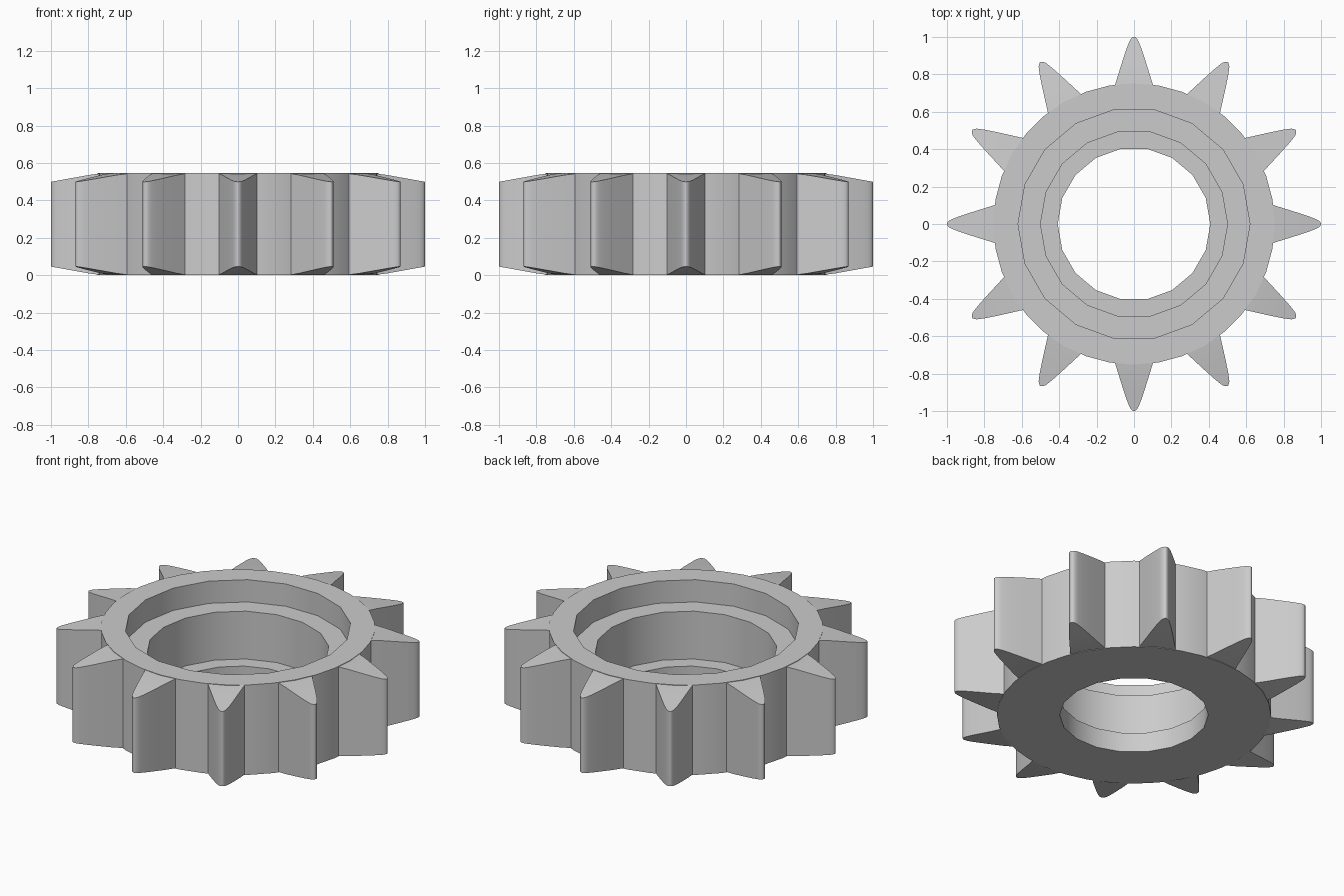
import bpy, bmesh, math

HEIGHT = 0.545
TEETH = 12
SIDES = 36
BODY_R = 0.752

cube = bpy.data.objects.get("Cube")
if cube:
    bpy.data.objects.remove(cube, do_unlink=True)

# Single metal colour
steel = bpy.data.materials.new("plain_grey_metal")
steel.use_nodes = True
grey = (0.6, 0.6, 0.6, 1.0)
steel.diffuse_color = grey
steel.node_tree.nodes["Principled BSDF"].inputs["Base Color"].default_value = grey


def make_object(name, bm):
    bmesh.ops.recalc_face_normals(bm, faces=bm.faces)
    mesh = bpy.data.meshes.new(name)
    bm.to_mesh(mesh)
    bm.free()
    mesh.materials.append(steel)
    obj = bpy.data.objects.new(name, mesh)
    bpy.context.collection.objects.link(obj)
    bpy.ops.object.select_all(action='DESELECT')
    obj.select_set(True)
    bpy.context.view_layer.objects.active = obj
    bpy.ops.object.shade_smooth_by_angle(angle=math.radians(30))
    return obj


def ring(bm, radius, z, is_bore):
    """Outer rings use every side; bores are half as many sides."""
    verts = []
    step = 2 * math.pi / SIDES
    for i in range(SIDES):
        r = radius * math.cos(step) if is_bore and i % 2 else radius
        verts.append(bm.verts.new((r * math.cos(i * step), r * math.sin(i * step), z)))
    return verts


# Hub with a stepped bore: closed profile of radius, height, bore flag
profile = [
    (BODY_R, 0, False), (BODY_R, HEIGHT, False),
    (0.62, HEIGHT, True), (0.62, 0.41, True),
    (0.5, 0.41, True), (0.5, 0.12, True),
    (0.408, 0.12, True), (0.408, 0, True),
]
bm = bmesh.new()
rings = [ring(bm, *p) for p in profile]
for k, a in enumerate(rings):
    b = rings[(k + 1) % len(rings)]
    for i in range(SIDES):
        j = (i + 1) % SIDES
        bm.faces.new((a[i], a[j], b[j], b[i]))
make_object("gear_hub", bm)

# Teeth: half outline of radius and half width, mirrored about the tooth axis
half = [(0.735, 0.104), (0.80, 0.084), (0.88, 0.059), (0.94, 0.039),
        (0.97, 0.027), (0.985, 0.02), (0.994, 0.012), (0.999, 0.005)]
outline = half + [(1.0, 0.0)] + [(r, -w) for r, w in reversed(half)]


def bevel_drop(r):
    return max(0.001, (r - 0.745) * 0.18)


bm = bmesh.new()
for t in range(TEETH):
    angle = t * 2 * math.pi / TEETH
    c, s = math.cos(angle), math.sin(angle)
    low, high = [], []
    for r, w in outline:
        x, y = r * c - w * s, r * s + w * c
        low.append(bm.verts.new((x, y, bevel_drop(r))))
        high.append(bm.verts.new((x, y, HEIGHT - bevel_drop(r))))
    n = len(outline)
    # Flanks and root
    for i in range(n):
        j = (i + 1) % n
        bm.faces.new((low[i], low[j], high[j], high[i]))
    # Sloping end caps, bridged across the tooth
    for layer in (low, high):
        for i in range(n // 2):
            quad = [layer[i], layer[i + 1], layer[n - 2 - i], layer[n - 1 - i]]
            bm.faces.new(list(dict.fromkeys(quad)))
make_object("gear_teeth", bm)
